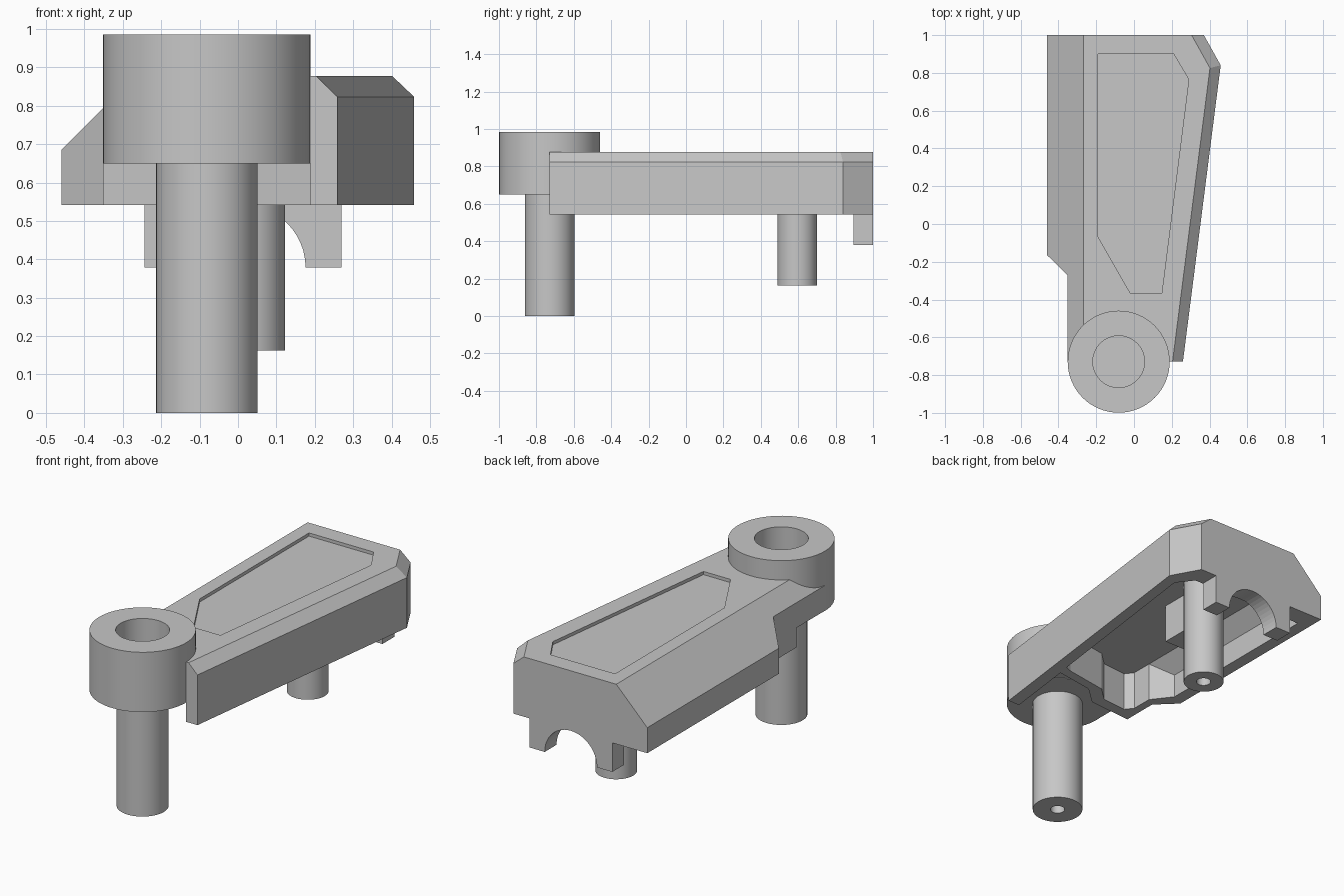
import bpy, bmesh, math
from mathutils import Vector

if "Cube" in bpy.data.objects:
    bpy.data.objects.remove(bpy.data.objects["Cube"], do_unlink=True)

grey = bpy.data.materials.new("plain grey")
grey.use_nodes = True
grey.diffuse_color = (0.57, 0.57, 0.57, 1)
grey.node_tree.nodes["Principled BSDF"].inputs["Base Color"].default_value = (0.57, 0.57, 0.57, 1)


def finish(name, bm):
    bmesh.ops.recalc_face_normals(bm, faces=bm.faces)
    mesh = bpy.data.meshes.new(name)
    bm.to_mesh(mesh)
    bm.free()
    mesh.materials.append(grey)
    ob = bpy.data.objects.new(name, mesh)
    bpy.context.collection.objects.link(ob)
    return ob


def extrude(name, points, offset, planes=()):
    """Extrude a flat outline, then slice off the outside of each plane."""
    bm = bmesh.new()
    face = bm.faces.new([bm.verts.new(p) for p in points])
    new = bmesh.ops.extrude_face_region(bm, geom=[face])["geom"]
    bmesh.ops.translate(bm, vec=offset, verts=[v for v in new if isinstance(v, bmesh.types.BMVert)])
    bmesh.ops.recalc_face_normals(bm, faces=bm.faces)
    for a, b, c in planes:
        a, b, c = Vector(a), Vector(b), Vector(c)
        normal = (b - a).cross(c - a)
        if normal.z < 0:
            normal.negate()
        cut = bmesh.ops.bisect_plane(bm, geom=bm.verts[:] + bm.edges[:] + bm.faces[:], dist=1e-5,
                                     plane_co=a, plane_no=normal, clear_outer=True)
        edges = [e for e in cut["geom_cut"] if isinstance(e, bmesh.types.BMEdge)]
        bmesh.ops.contextual_create(bm, geom=edges)
    return finish(name, bm)


def slab(name, outline, z0, z1, planes=()):
    return extrude(name, [(x, y, z0) for x, y in outline], (0, 0, z1 - z0), planes)


def lathe(name, centre, profile, steps=64):
    """Revolve a closed (radius, height) section that starts and ends on the axis."""
    bm = bmesh.new()
    verts = [bm.verts.new((centre[0] + r, centre[1], z)) for r, z in profile]
    edges = [bm.edges.new(pair) for pair in zip(verts, verts[1:])]
    bmesh.ops.spin(bm, geom=verts + edges, cent=(*centre, 0), axis=(0, 0, 1),
                   angle=2 * math.pi, steps=steps)
    bmesh.ops.remove_doubles(bm, verts=bm.verts, dist=1e-4)
    ob = finish(name, bm)
    bpy.ops.object.select_all(action='DESELECT')
    ob.select_set(True)
    bpy.context.view_layer.objects.active = ob
    bpy.ops.object.shade_smooth_by_angle(angle=math.radians(35))
    return ob


def carve(ob, cutter):
    """Subtract the cutter from the object and discard it."""
    cutter.hide_render = True
    mod = ob.modifiers.new("cut", 'BOOLEAN')
    mod.operation, mod.solver, mod.object = 'DIFFERENCE', 'EXACT', cutter
    bpy.context.view_layer.update()
    mesh = bpy.data.meshes.new_from_object(ob.evaluated_get(bpy.context.evaluated_depsgraph_get()))
    ob.modifiers.clear()
    ob.data = mesh
    bpy.data.objects.remove(cutter, do_unlink=True)


PIVOT = (-0.081, -0.729)
BASE, SHOULDER, TOP, CEILING = 0.542, 0.823, 0.877, 0.76

# Tapered body with a wide bevel on one side and narrow bevels on the other
body = slab("body",
            [(-0.46, 1), (0.37, 1), (0.459, 0.84), (0.259, -0.729), (-0.352, -0.729),
             (-0.352, -0.27), (-0.46, -0.165)], BASE, TOP,
            [((-0.46, 0, 0.685), (-0.46, 1, 0.685), (-0.268, 0, TOP)),
             ((0.459, 0.84, SHOULDER), (0.259, -0.729, SHOULDER), (0.404, 0.84, TOP)),
             ((0.37, 1, SHOULDER), (0.459, 0.84, SHOULDER), (0.305, 1, TOP))])

# Shallow panel in the top
carve(body, slab("panel_cutter",
                 [(-0.19, 0.90), (0.21, 0.90), (0.29, 0.765), (0.147, -0.365),
                  (-0.02, -0.365), (-0.19, -0.068)], 0.859, 1))

# Hollow underside following the outer walls
carve(body, slab("cavity_cutter",
                 [(-0.39, 0.89), (0.32, 0.89), (0.39, 0.8), (0.25, -0.26), (0.21, -0.275),
                  (-0.04, -0.315), (-0.12, -0.39), (-0.27, -0.405), (-0.305, -0.36),
                  (-0.305, -0.24), (-0.39, -0.13)], 0.4, CEILING,
                 [((-0.39, 0, 0.675), (-0.39, 1, 0.675), (-0.305, 0, CEILING))]))

# Clearance beneath the collar, leaving a thin side wall
carve(body, slab("clearance_cutter",
                 [(-0.5, -0.485), (-0.352, -0.475), (-0.09, -0.455), (0.014, -0.36),
                  (0.238, -0.325), (0.187, -0.729), (0.178, -0.8), (-0.5, -0.8)], 0.4, 0.652))

# Collar socket passes through the body
carve(body, lathe("socket_cutter", PIVOT, [(0, 0.6), (0.137, 0.6), (0.137, 1.1), (0, 1.1)]))

# Round collar with an open socket
lathe("collar", PIVOT, [(0, 0.65), (0.27, 0.65), (0.27, 0.985), (0.137, 0.985), (0.137, 0.68), (0, 0.68)])

# Pivot pin and locating post, each with a small bore in the end
for name, centre, radius, z0, z1 in (("pivot_pin", PIVOT, 0.132, 0, 0.66),
                                     ("locating_post", (0.016, 0.595), 0.106, 0.163, 0.78)):
    lathe(name, centre, [(0, z0 + 0.15), (0.038, z0 + 0.15), (0.038, z0),
                         (radius, z0), (radius, z1), (0, z1)])

# Stiffening block in the hollow beside the post
slab("inner_block", [(-0.2, 0.29), (0.024, 0.29), (0.024, 0.5), (-0.2, 0.5)], BASE, 0.78)

# Arched saddle under the back wall
arc = [(0.014 + 0.162 * math.cos(a), 0.379 + 0.162 * math.sin(a))
       for a in (math.pi * i / 24 for i in range(25))]
saddle = [(0.269, 0.379), (0.269, 0.545), (-0.243, 0.545), (-0.243, 0.379)] + arc[::-1]
extrude("arched_saddle", [(x, 0.895, z) for x, z in saddle], (0, 0.105, 0))
